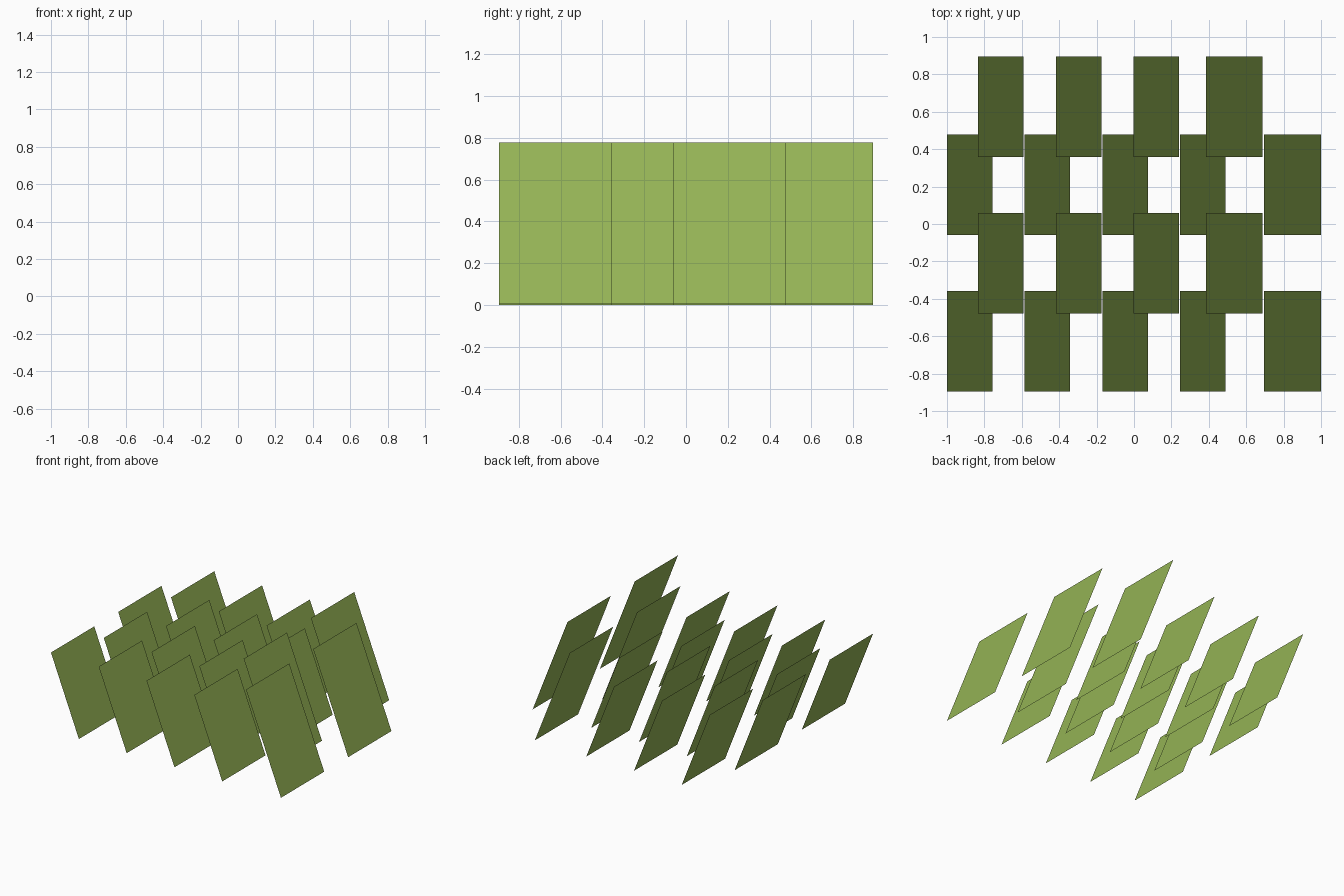
import bpy

if "Cube" in bpy.data.objects:
    bpy.data.objects.remove(bpy.data.objects["Cube"])

# One leaf green colour for every panel
green = bpy.data.materials.new("leaf_green")
green.diffuse_color = (0.30, 0.455, 0.092, 1.0)
green.use_nodes = True
green.node_tree.nodes["Principled BSDF"].inputs["Base Color"].default_value = green.diffuse_color

DEPTH = 0.5375          # panel size along y
ROW_PITCH = 0.4175
COL_PITCH = 0.4155


def panel(name, x0, x1, y0, z0, z1):
    """Flat leaning card: top edge at x0, bottom edge at x1, facing +x."""
    y1 = y0 + DEPTH
    mesh = bpy.data.meshes.new(name)
    mesh.from_pydata([(x1, y0, z0), (x1, y1, z0), (x0, y1, z1), (x0, y0, z1)],
                     [], [(0, 1, 2, 3)])
    mesh.materials.append(green)
    obj = bpy.data.objects.new(name, mesh)
    bpy.context.collection.objects.link(obj)


# Four staggered rows: small panels, then one taller panel at the end
for row in range(4):
    y0 = -0.895 + row * ROW_PITCH
    odd = row % 2
    start, count = (-0.833, 3) if odd else (-1.0, 4)
    for col in range(count):
        x0 = start + col * COL_PITCH
        panel(f"small_panel_{row}_{col}", x0, x0 + 0.243, y0, 0.0, 0.615)
    x0 = 0.384 if odd else 0.696
    panel(f"tall_panel_{row}", x0, x0 + 0.304, y0, 0.008, 0.777)
